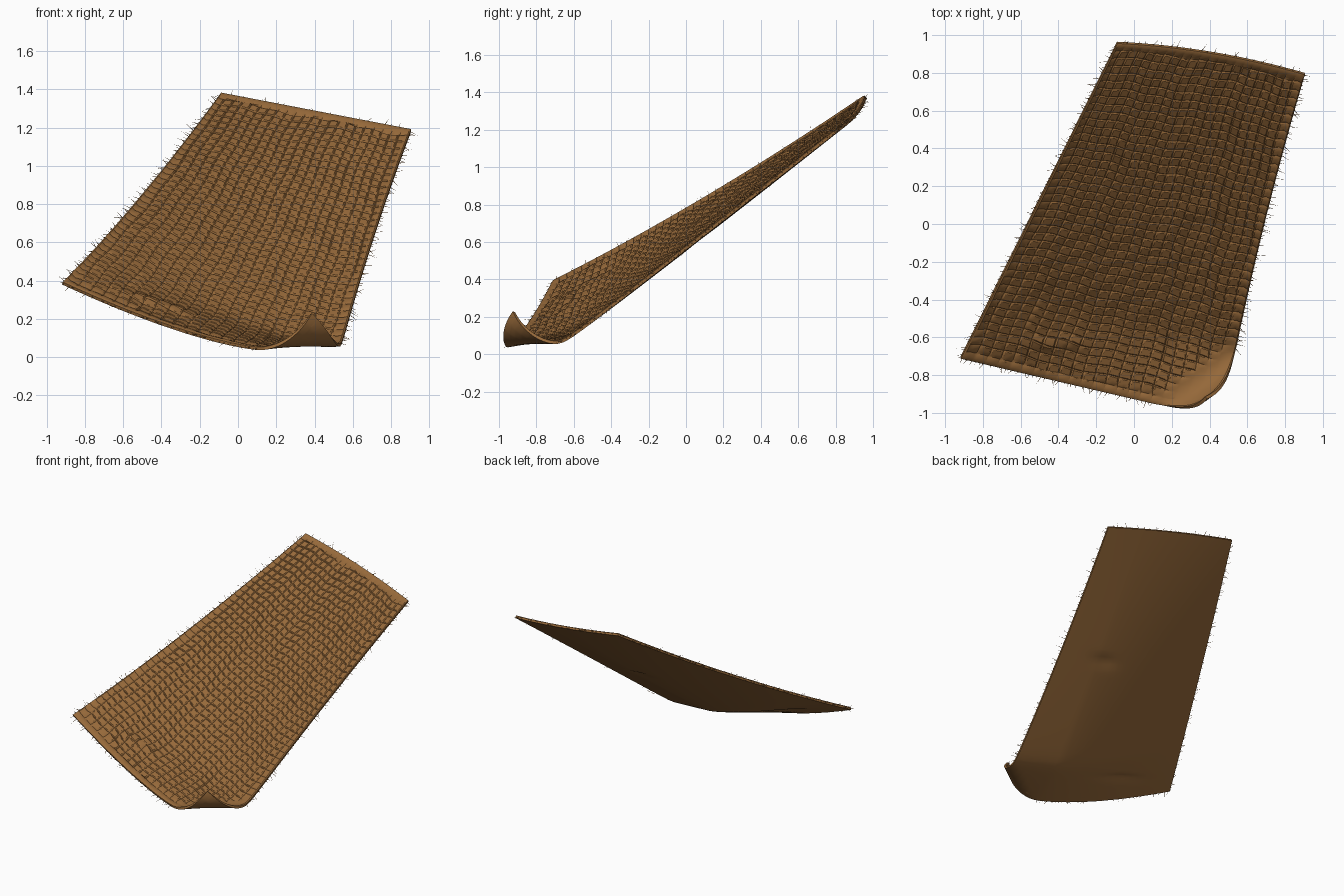
import bpy, math, random
from mathutils import Vector

if "Cube" in bpy.data.objects:
    bpy.data.objects.remove(bpy.data.objects["Cube"])

random.seed(4)
NU, NV = 22, 42            # woven cells across and along
THICK = 0.016


def material(name, col):
    m = bpy.data.materials.new(name)
    m.diffuse_color = (*col, 1)
    m.use_nodes = True
    m.node_tree.nodes["Principled BSDF"].inputs["Base Color"].default_value = m.diffuse_color
    return m


brown = material("woven_brown", (0.305, 0.141, 0.042))

# Corners of the flat cloth: front left, front right, back left, back right
FL, FR = Vector((-0.92, -0.705, 0.38)), Vector((0.465, -1.035, 0.035))
BL, BR = Vector((-0.09, 0.965, 1.37)), Vector((0.905, 0.80, 1.18))

# Fold line and roll radius of the curled corner
FOLD = Vector((0.1, -0.955))
OUT = Vector((0.585, -0.81)).normalized()
ROLL = 0.15


def front_z(u):
    return 0.035 + 0.345 * max(0, 1 - u / 0.75) ** 1.4


def right_z(v):
    t = v - 0.2
    return 0.035 + 1.43 * (t + math.sqrt(t * t + 0.001)) / 2


def left_z(v):
    return 0.38 + 0.99 * v - 0.14 * v * (1 - v)


def fold_distance(u, v):
    p = flat(u, v)
    return (p.xy - FOLD).dot(OUT)


def lump(p, x, y, sx, sy, h):
    return h * math.exp(-((p.x - x) / sx) ** 2 - ((p.y - y) / sy) ** 2)


def flat(u, v):
    p = (FL * (1 - u) + FR * u) * (1 - v) + (BL * (1 - u) + BR * u) * v
    bil = p.z
    p.x -= 0.10 * v * (1 - v) * u
    p.y += 0.12 * u * (1 - u) * v
    back = 1.37 - 0.19 * u
    p.z = (1 - v) * front_z(u) + v * back + (1 - u) * left_z(v) + u * right_z(v) - bil
    p.z += lump(p, -0.42, -0.63, 0.17, 0.03, 0.02) + lump(p, 0.34, 0.08, 0.1, 0.04, 0.012)
    return p


def surface(u, v):
    """Sagging cloth with its front right corner rolled upward."""
    p = flat(u, v)
    s = (p.xy - FOLD).dot(OUT)
    if s > 0:
        a = s / ROLL
        shift = OUT * (ROLL * math.sin(a) - s)
        p.x += shift.x
        p.y += shift.y
        p.z += ROLL * (1 - math.cos(a))
    return p


def normal(u, v):
    e = 0.002
    du = surface(min(1, u + e), v) - surface(max(0, u - e), v)
    dv = surface(u, min(1, v + e)) - surface(u, max(0, v - e))
    return du.cross(dv).normalized()


def steps(n):
    """Parameters with a narrow groove at every cell border, and a flag for grooves."""
    out = []
    for i in range(n):
        out += [(i / n, True), ((i + 0.12) / n, False), ((i + 0.5) / n, False), ((i + 0.88) / n, False)]
    return out + [(1.0, True)]


# Woven cloth: grooved face, smooth underside, raised hem
def build_cloth():
    us, vs = steps(NU), steps(NV)
    cols, rows = len(us), len(vs)
    top, bottom = [], []
    for j, (v0, gv) in enumerate(vs):
        for i, (u0, gu) in enumerate(us):
            u, v = u0, v0
            rim = min(u * 1.4, (1 - u) * 1.4, v * 2.1, (1 - v) * 2.1)
            if 0.05 < rim:                       # irregular weave
                u += 0.006 * math.sin(9 * v + 3) + 0.003 * math.sin(31 * v + 5 * u0)
                v += 0.004 * math.sin(12 * u0) + 0.002 * math.sin(37 * u0 + 9 * v0)
            n, p = normal(u, v), surface(u, v)
            h = THICK
            if rim < 0.03:
                h += 0.006 * math.sin(math.pi * rim / 0.03)
            elif fold_distance(u, v) < -0.02:
                h += 0.0015 * math.sin(40 * u0 + 11 * math.sin(9 * v0))
                if gu or gv:
                    h -= 0.006
            top.append(p + n * h)
            bottom.append(p)
    k = cols * rows
    faces = []
    for j in range(rows - 1):
        for i in range(cols - 1):
            a = j * cols + i
            q = (a, a + 1, a + 1 + cols, a + cols)
            faces.append(q)
            faces.append(tuple(x + k for x in reversed(q)))
    ring = ([i for i in range(cols)] + [j * cols + cols - 1 for j in range(1, rows)]
            + [(rows - 1) * cols + i for i in range(cols - 2, -1, -1)]
            + [j * cols for j in range(rows - 2, 0, -1)])
    for a, b in zip(ring, ring[1:] + ring[:1]):
        faces.append((b, a, a + k, b + k))
    return make("woven_cloth", top + bottom, faces, True)


def make(name, verts, faces, smooth=False):
    me = bpy.data.meshes.new(name)
    me.from_pydata([tuple(v) for v in verts], [], faces)
    me.materials.append(brown)
    ob = bpy.data.objects.new(name, me)
    bpy.context.collection.objects.link(ob)
    if smooth:
        bpy.ops.object.select_all(action='DESELECT')
        ob.select_set(True)
        bpy.context.view_layer.objects.active = ob
        bpy.ops.object.shade_smooth_by_angle(angle=math.radians(35))
    return ob


# Loose threads: thin three-sided spikes along an edge
def build_fringe(name, count, place, inward):
    verts, faces = [], []
    for i in range(count):
        t = min(0.995, max(0.005, (i + random.uniform(0.1, 0.9)) / count))
        u, v = place(t)
        ui, vi = inward(u, v)
        if fold_distance(u, v) > 0.02:
            continue
        p, n = surface(u, v), normal(u, v)
        out = (p - surface(ui, vi)).normalized()
        side = out.cross(n)
        d = (out + side * random.uniform(-0.7, 0.7) + n * random.uniform(-0.5, 0.5)).normalized()
        base = p + n * THICK * 0.5 - out * 0.006
        tip = base + d * random.uniform(0.02, 0.06)
        tip.z = max(tip.z, 0.0)
        a = d.cross(n).normalized()
        b = d.cross(a)
        s = len(verts)
        for q in range(3):
            g = q * math.tau / 3
            verts.append(base + (a * math.cos(g) + b * math.sin(g)) * 0.0025)
        verts.append(tip)
        faces += [(s, s + 1, s + 3), (s + 1, s + 2, s + 3), (s + 2, s, s + 3), (s + 2, s + 1, s)]
    make(name, verts, faces)


build_cloth()
build_fringe("left_fringe", 95, lambda t: (0, t), lambda u, v: (0.03, v))
build_fringe("right_fringe", 95, lambda t: (1, t), lambda u, v: (0.97, v))
build_fringe("front_fringe", 60, lambda t: (t, 0), lambda u, v: (u, 0.03))
build_fringe("back_fringe", 24, lambda t: (t, 1), lambda u, v: (u, 0.97))
